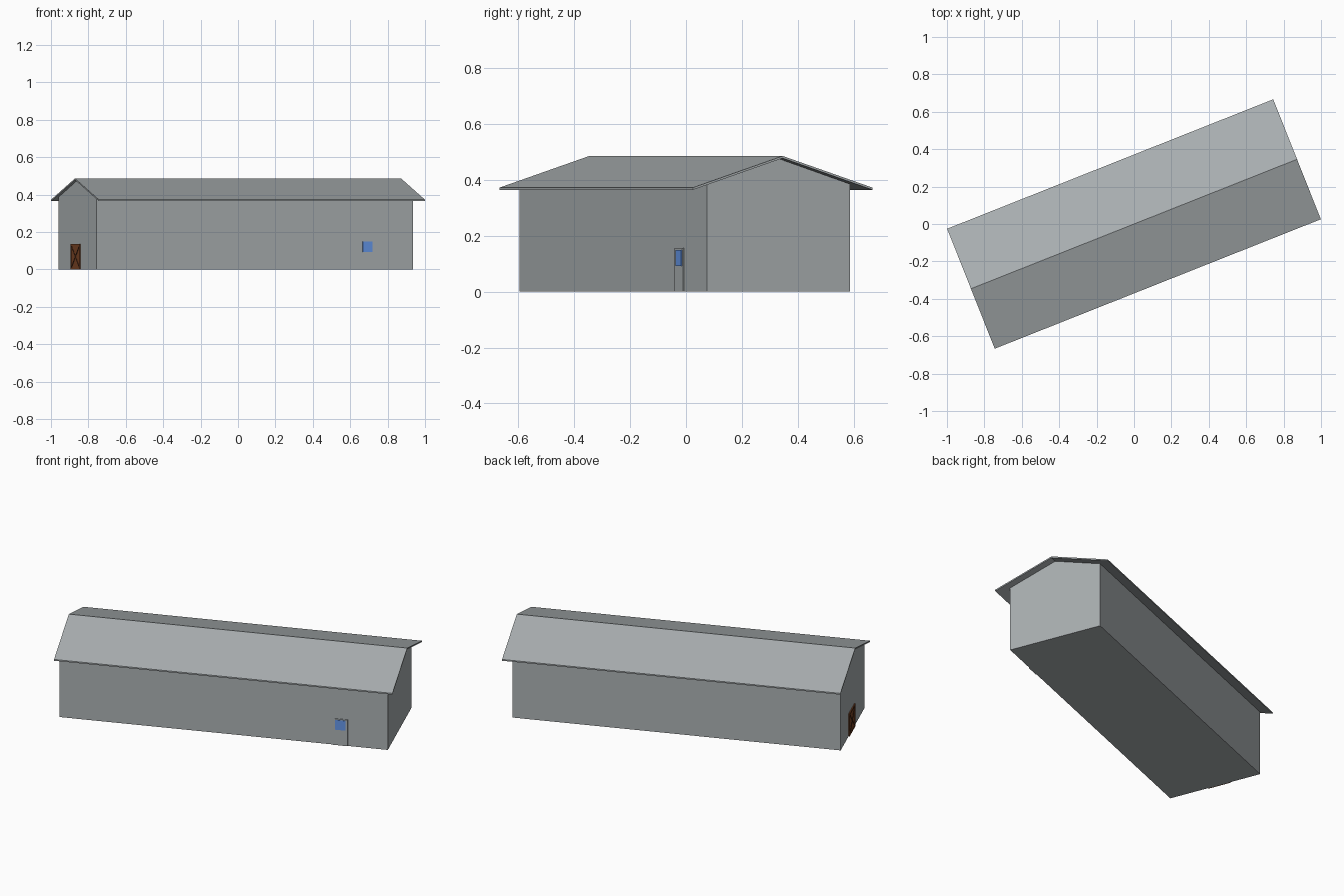
import bpy, bmesh, math
from mathutils import Matrix

if "Cube" in bpy.data.objects:
    bpy.data.objects.remove(bpy.data.objects["Cube"])

ROT = Matrix.Rotation(math.radians(21.65), 4, 'Z')  # whole building is turned in plan


def material(name, rgb):
    m = bpy.data.materials.new(name)
    m.diffuse_color = (*rgb, 1)
    m.use_nodes = True
    m.node_tree.nodes["Principled BSDF"].inputs["Base Color"].default_value = m.diffuse_color
    return m


GREY = material("grey_metal", (0.40, 0.43, 0.44))
BLUE = material("window_blue", (0.13, 0.31, 0.82))
WOOD = material("brown_wood", (0.20, 0.058, 0.018))
DARK = material("dark_wood", (0.06, 0.02, 0.008))


def extrude(name, pts, depth, mat, place=Matrix()):
    """Extrude a 2D outline along local z, then place it in building space."""
    bm = bmesh.new()
    face = bm.faces.new([bm.verts.new((a, b, 0)) for a, b in pts])
    new = bmesh.ops.extrude_face_region(bm, geom=[face])["geom"]
    bmesh.ops.translate(bm, vec=(0, 0, depth),
                        verts=[v for v in new if isinstance(v, bmesh.types.BMVert)])
    bm.transform(ROT @ place)
    bmesh.ops.recalc_face_normals(bm, faces=bm.faces)
    me = bpy.data.meshes.new(name)
    bm.to_mesh(me)
    bm.free()
    me.materials.append(mat)
    ob = bpy.data.objects.new(name, me)
    bpy.context.collection.objects.link(ob)
    return ob


def rect(a0, a1, b0, b1):
    return [(a0, b0), (a1, b0), (a1, b1), (a0, b1)]


def along(u):
    """Outline (v, z) extruded along the length, starting at u."""
    return Matrix(((0, 0, 1, u), (1, 0, 0, 0), (0, 1, 0, 0), (0, 0, 0, 1)))


def side(v):
    """Outline (u, z) extruded outward from the long front wall."""
    return Matrix(((1, 0, 0, 0), (0, 0, -1, v), (0, 1, 0, 0), (0, 0, 0, 1)))


# Walls with gable ends
W, U0, U1 = 0.2755, -0.923, 0.896
extrude("walls", [(-W, 0), (W, 0), (W, 0.386), (0, 0.477), (-W, 0.386)],
        U1 - U0, GREY, along(U0))

# Thin overhanging gable roof
R, L, T = 0.345, 0.938, 0.008
extrude("roof", [(-R, 0.373), (0, 0.486), (R, 0.373),
                 (R, 0.373 - T), (0, 0.486 - T), (-R, 0.373 - T)],
        2 * L, GREY, along(-L))

# Side door in the long wall, with a window
extrude("side_door", rect(0.594, 0.674, 0, 0.156), 0.004, GREY, side(-W))
extrude("side_door_window", rect(0.606, 0.663, 0.092, 0.150), 0.002, BLUE, side(-W - 0.004))

# Wooden barn door on the gable end
D0, D1, H, B = -0.046, 0.089, 0.135, 0.011
extrude("barn_door", rect(D0, D1, 0, H), 0.004, WOOD, along(U0 - 0.004))

# Dark frame and cross braces of the barn door
for i, r in enumerate([rect(D0, D0 + B, 0, H), rect(D1 - B, D1, 0, H),
                       rect(D0 + B, D1 - B, 0, B), rect(D0 + B, D1 - B, H - B, H)]):
    extrude(f"door_frame_{i + 1}", r, 0.002, WOOD, along(U0 - 0.006))
h = B * 0.4
for i, (a, b) in enumerate([(D0 + B, D1 - B), (D1 - B, D0 + B)]):
    extrude(f"door_brace_{i + 1}",
            [(a - h, B), (a + h, B), (b + h, H - B), (b - h, H - B)],
            0.0015 + 0.0003 * i, DARK, along(U0 - 0.0055 - 0.0003 * i))
